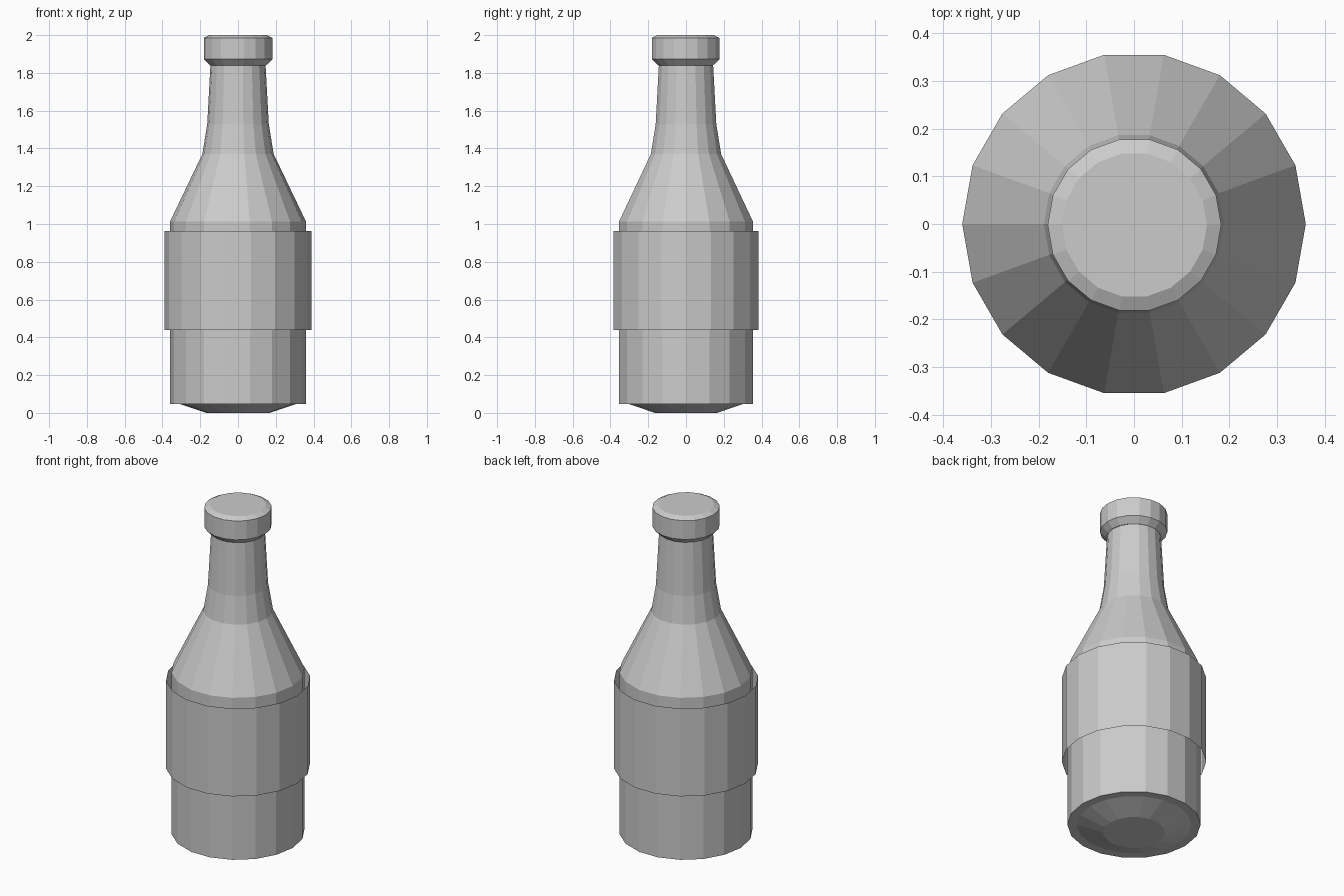
import bpy, bmesh
from math import cos, sin, tau

if "Cube" in bpy.data.objects:
    bpy.data.objects.remove(bpy.data.objects["Cube"])

SIDES = 18


def lathe(name, profile, offset=(0, 0), cap_start=False, cap_end=False):
    """Spin (radius, z) points around z into flat-sided rings."""
    bm = bmesh.new()
    rings = [[bm.verts.new((r * cos(tau * i / SIDES), r * sin(tau * i / SIDES), z))
              for i in range(SIDES)] for r, z in profile]
    for a, b in zip(rings, rings[1:]):
        for i in range(SIDES):
            j = (i + 1) % SIDES
            bm.faces.new((a[i], a[j], b[j], b[i]))
    if cap_start:
        bm.faces.new(rings[0][::-1])
    if cap_end:
        bm.faces.new(rings[-1])
    mesh = bpy.data.meshes.new(name)
    bm.to_mesh(mesh)
    bm.free()
    obj = bpy.data.objects.new(name, mesh)
    obj.location = (*offset, 0)
    bpy.context.collection.objects.link(obj)
    return obj


# Glass body: stepped base, straight sides, shoulder and tapering neck
lathe("bottle_body", [(0.167, 0.0), (0.31, 0.048), (0.36, 0.048), (0.36, 1.013),
                      (0.189, 1.37), (0.163, 1.528), (0.146, 1.84)], cap_start=True)

# Label: thin open sleeve standing off the body
lathe("label_sleeve", [(0.39, 0.44), (0.39, 0.963)])

# Bottle cap with bevelled rims
lathe("bottle_cap", [(0.148, 1.84), (0.182, 1.873), (0.182, 1.985), (0.152, 2.0)],
      offset=(0.001, -0.002), cap_end=True)
